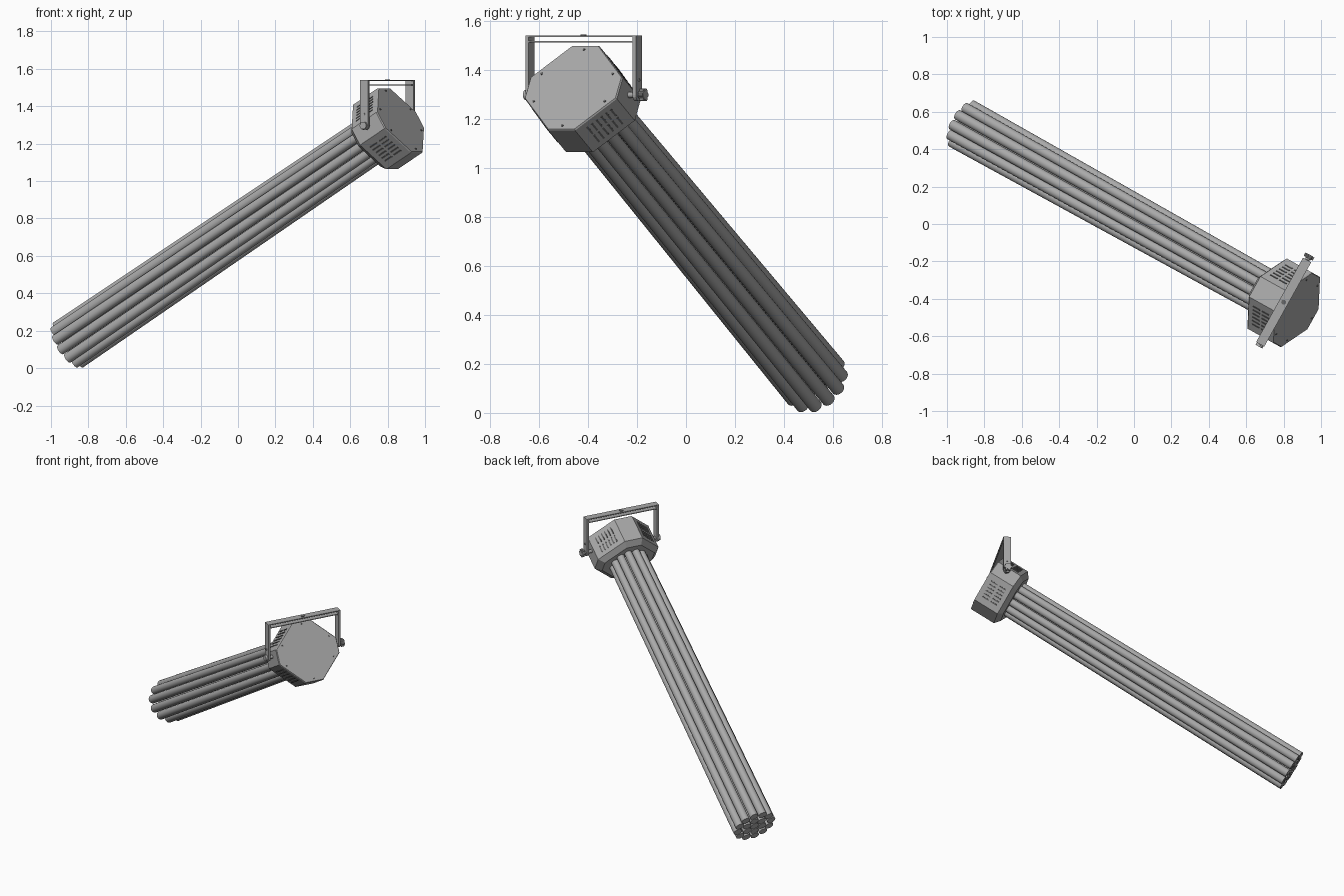
import bpy, bmesh
from math import sin, cos, pi, radians
from mathutils import Matrix, Vector

if "Cube" in bpy.data.objects:
    bpy.data.objects.remove(bpy.data.objects["Cube"])


def material(name, value):
    m = bpy.data.materials.new(name)
    m.use_nodes = True
    color = (value, value, value, 1)
    m.diffuse_color = color
    m.node_tree.nodes["Principled BSDF"].inputs["Base Color"].default_value = color
    return m


GREY = material("mid grey", 0.4)
DARK = material("dark grey", 0.14)

# Head frame: x along the beam axis, y sideways, z up across the front plate
YAW = Matrix.Rotation(radians(-29.1), 4, 'Z')
HEAD = Matrix.Translation((0.87, -0.46, 1.327)) @ YAW @ Matrix.Rotation(radians(-30.6), 4, 'Y')
YOKE = Matrix.Translation((0.80, -0.418, 0)) @ YAW


def finish(bm, name, frame, mat=GREY, smooth=False):
    bmesh.ops.recalc_face_normals(bm, faces=bm.faces)
    me = bpy.data.meshes.new(name)
    bm.to_mesh(me)
    bm.free()
    me.materials.append(mat)
    ob = bpy.data.objects.new(name, me)
    ob.matrix_world = frame
    bpy.context.collection.objects.link(ob)
    if smooth:
        bpy.ops.object.select_all(action='DESELECT')
        bpy.context.view_layer.objects.active = ob
        ob.select_set(True)
        bpy.ops.object.shade_smooth_by_angle()
    return ob


def add_rod(bm, a, b, r1, r2=None, sides=16):
    a, b = Vector(a), Vector(b)
    turn = (b - a).to_track_quat('Z', 'Y').to_matrix().to_4x4()
    bmesh.ops.create_cone(bm, cap_ends=True, segments=sides, radius1=r1,
                          radius2=r1 if r2 is None else r2, depth=(b - a).length,
                          matrix=Matrix.Translation((a + b) / 2) @ turn)


def add_box(bm, center, size, turn=Matrix()):
    bmesh.ops.create_cube(bm, size=1, matrix=Matrix.Translation(center) @ turn
                          @ Matrix.Diagonal((*size, 1)))


# Housing: eight-sided drum with long diagonal sides and a tapered back
corner = [(0.0625, 0.2), (0.215, 0.05)]
outline = corner + [(y, -z) for y, z in corner[::-1]]
outline += [(-y, -z) for y, z in outline]
bm = bmesh.new()
rings = [[bm.verts.new((x, y * k, z * k)) for y, z in outline]
         for x, k in ((0, 0.98), (-0.006, 1), (-0.18, 1), (-0.21, 0.82))]
for lower, upper in zip(rings, rings[1:]):
    for i in range(8):
        j = (i + 1) % 8
        bm.faces.new((lower[i], lower[j], upper[j], upper[i]))
bm.faces.new(rings[0])
bm.faces.new(rings[-1])
finish(bm, "housing", HEAD)

# Cooling slots on the four diagonal sides
bm = bmesh.new()
for sy in (-1, 1):
    for sz in (-1, 1):
        normal = Vector((0, sy, sz)).normalized()
        along = Vector((0, -sy, sz)).normalized()
        middle = Vector((0, sy * 0.139, sz * 0.125))
        turn = Matrix((Vector((1, 0, 0)), along, normal)).transposed().to_4x4()
        for x in (-0.06, -0.125):
            for k in range(6):
                spot = middle + along * (k - 2.5) * 0.024
                spot.x = x
                add_box(bm, spot, (0.05, 0.008, 0.005), turn)
finish(bm, "cooling_slots", HEAD, DARK)

# Front plate screws
bm = bmesh.new()
for y, z in ((0, 0.18), (0, -0.18), (0.166, 0.065), (0.166, -0.065),
             (-0.166, 0.065), (-0.166, -0.065)):
    add_rod(bm, (-0.002, y, z), (0.004, y, z), 0.005, sides=10)
finish(bm, "plate_screws", HEAD, DARK, True)

# Light beams: concentric rings of slightly spreading rods
bm = bmesh.new()
for count, radius in ((1, 0), (6, 0.058), (12, 0.116)):
    for i in range(count):
        a = 2 * pi * i / count + pi / 12
        y, z = radius * cos(a), radius * sin(a)
        add_rod(bm, (-0.19, y * 0.9, z * 0.9), (-2.364, y, z), 0.025, 0.028, 20)
finish(bm, "light_beams", HEAD, GREY, True)

# Mounting yoke: two upright legs joined by a pair of thin straps
PIVOT = 1.297
bm = bmesh.new()
for s in (-1, 1):
    add_box(bm, (0, s * 0.25, (1.54 + PIVOT) / 2), (0.05, 0.016, 1.54 - PIVOT))
    add_rod(bm, (0, s * 0.242, PIVOT), (0, s * 0.258, PIVOT), 0.025, sides=20)
add_box(bm, (0, 0, 1.537), (0.05, 0.516, 0.006))
add_box(bm, (0, 0, 1.514), (0.05, 0.49, 0.005))
finish(bm, "yoke", YOKE)

bm = bmesh.new()
add_rod(bm, (0, 0, 1.538), (0, 0, 1.543), 0.013)
finish(bm, "yoke_hole", YOKE, DARK)

# Pivot bolts, plain cap on one side and lobed knob on the other
bm = bmesh.new()
for s in (-1, 1):
    add_rod(bm, (0, s * 0.2, PIVOT), (0, s * 0.27, PIVOT), 0.012)
    add_rod(bm, (0, s * 0.256, PIVOT + 0.06), (0, s * 0.262, PIVOT + 0.06), 0.006)
add_rod(bm, (0, -0.256, PIVOT), (0, -0.272, PIVOT), 0.02)
add_rod(bm, (0, 0.266, PIVOT), (0, 0.29, PIVOT), 0.02)
for i in range(6):
    a = i * pi / 3
    x, z = 0.02 * cos(a), PIVOT + 0.02 * sin(a)
    add_rod(bm, (x, 0.27, z), (x, 0.288, z), 0.008, sides=10)
finish(bm, "pivot_bolts", YOKE, GREY, True)
